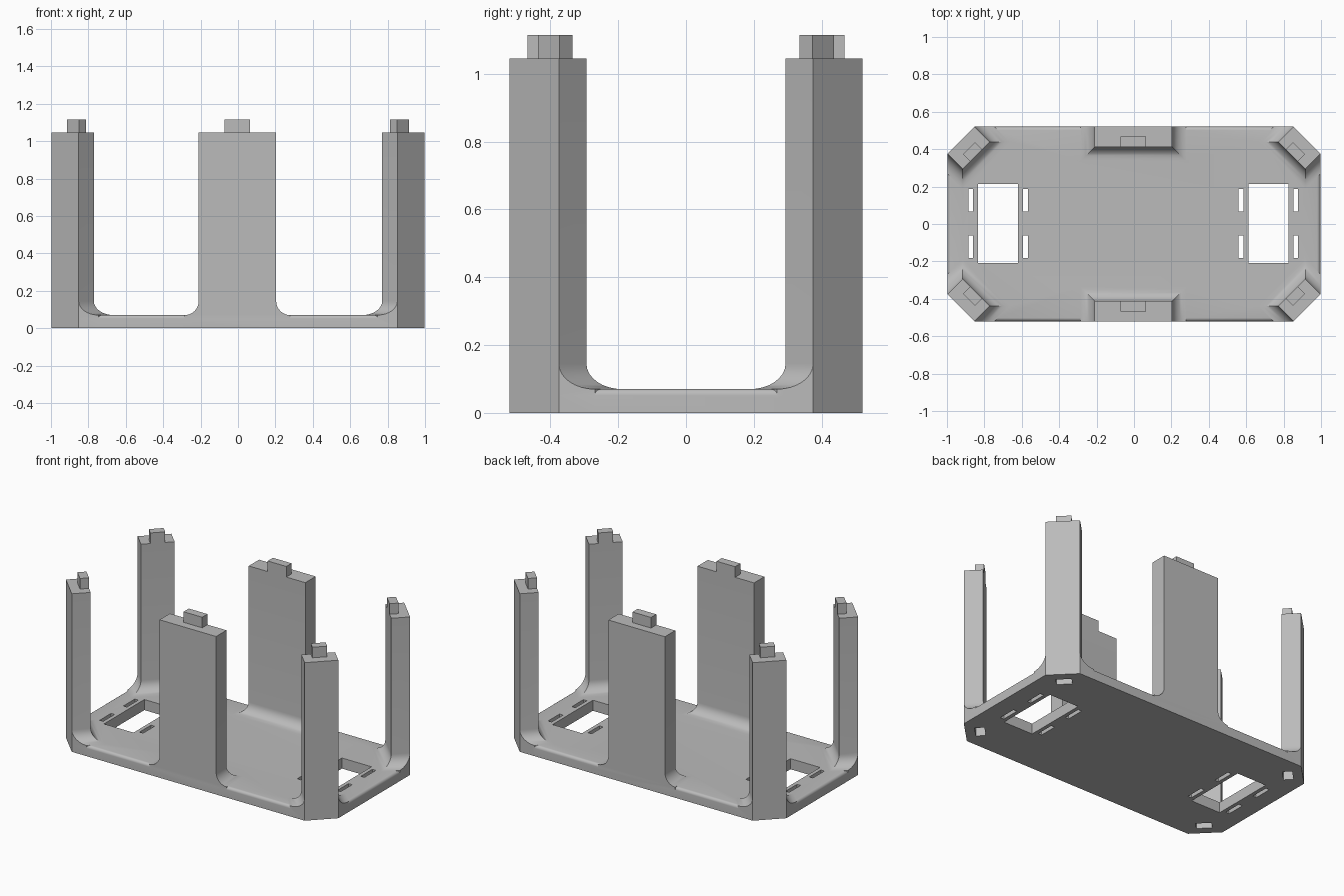
import bpy, bmesh, math
from mathutils import Matrix, Vector

cube = bpy.data.objects.get("Cube")
if cube:
    bpy.data.objects.remove(cube, do_unlink=True)

HALF_X, HALF_Y, CHAMFER = 0.997, 0.52, 0.145
THICK, TOP, PEG_TOP = 0.07, 1.045, 1.115
FILLET = 0.075

grey = bpy.data.materials.new("matte grey")
grey.use_nodes = True
colour = (0.5, 0.5, 0.5, 1)
grey.diffuse_color = colour
grey.node_tree.nodes["Principled BSDF"].inputs["Base Color"].default_value = colour


def make_object(name, bm):
    bmesh.ops.recalc_face_normals(bm, faces=bm.faces)
    mesh = bpy.data.meshes.new(name)
    bm.to_mesh(mesh)
    bm.free()
    mesh.materials.append(grey)
    obj = bpy.data.objects.new(name, mesh)
    bpy.context.collection.objects.link(obj)
    return obj


def loft(bm, rings):
    """Skin a stack of equal-sized point rings and cap both ends."""
    loops = [[bm.verts.new(p) for p in ring] for ring in rings]
    for low, high in zip(loops, loops[1:]):
        for i in range(len(low)):
            j = (i + 1) % len(low)
            bm.faces.new((low[i], low[j], high[j], high[i]))
    bm.faces.new(loops[0])
    bm.faces.new(loops[-1])


def octagon(z):
    x, y, c = HALF_X, HALF_Y, CHAMFER
    pts = [(x, y - c), (x - c, y), (c - x, y), (-x, y - c),
           (-x, c - y), (c - x, -y), (x - c, -y), (x, c - y)]
    return [Vector((px, py, z)) for px, py in pts]


def box(name, low, high, matrix=Matrix()):
    bm = bmesh.new()
    rings = []
    for z in (low[2], high[2]):
        rings.append([matrix @ Vector((x, y, z)) for x, y in
                      ((low[0], low[1]), (high[0], low[1]),
                       (high[0], high[1]), (low[0], high[1]))])
    loft(bm, rings)
    return make_object(name, bm)


def combine(target, tool, operation):
    """Apply a boolean and remove the spent tool object."""
    mod = target.modifiers.new("combine", "BOOLEAN")
    mod.operation, mod.solver, mod.object = operation, "EXACT", tool
    bpy.context.view_layer.update()
    graph = bpy.context.evaluated_depsgraph_get()
    mesh = bpy.data.meshes.new_from_object(target.evaluated_get(graph))
    target.modifiers.clear()
    target.data = mesh
    bpy.data.objects.remove(tool, do_unlink=True)


# A post flares into the plate; local +y points outwards, y = 0 is its outer face
def make_post(name, half_width, depth, matrix, overhang):
    levels = [(FILLET, 0), (FILLET, THICK)]
    for i in range(1, 9):
        a = i / 8 * math.pi / 2
        levels.append((FILLET * (1 - math.sin(a)), THICK + FILLET * (1 - math.cos(a))))
    levels.append((0, TOP))
    rings = []
    for flare, z in levels:
        w, inner = half_width + flare, -depth - flare
        rings.append([matrix @ Vector((x, y, z)) for x, y in
                      ((-w, inner), (w, inner), (w, overhang), (-w, overhang))])
    bm = bmesh.new()
    loft(bm, rings)
    return make_object(name, bm)


# Base plate with softened upper rim
bm = bmesh.new()
loft(bm, [octagon(0), octagon(THICK)])
rim = [e for e in bm.edges if all(v.co.z > THICK / 2 for v in e.verts)]
bmesh.ops.bevel(bm, geom=rim, offset=0.018, segments=4, profile=0.5, affect="EDGES")
frame = make_object("base_frame", bm)

# Corner posts, clipped to the plate outline
sockets = []
pegs = []
for sx in (-1, 1):
    for sy in (-1, 1):
        turn = math.atan2(sy, sx) - math.pi / 2
        centre = Vector((sx * (HALF_X - CHAMFER / 2), sy * (HALF_Y - CHAMFER / 2), 0))
        place = Matrix.Translation(centre) @ Matrix.Rotation(turn, 4, "Z")
        post = make_post("corner_post", CHAMFER / math.sqrt(2), 0.115, place, 0.03)
        bm = bmesh.new()
        loft(bm, [octagon(-0.1), octagon(TOP + 0.1)])
        combine(post, make_object("outline_cutter", bm), "INTERSECT")
        combine(frame, post, "UNION")
        pegs.append(("corner_peg", (-0.045, -0.115, TOP), (0.045, -0.06, PEG_TOP), place))
        sockets.append(((-0.047, -0.117, -0.1), (0.047, -0.058, THICK), place))

# Wide middle posts on the long sides
for sy in (-1, 1):
    place = Matrix.Translation((-0.003, sy * HALF_Y, 0))
    if sy < 0:
        place = place @ Matrix.Rotation(math.pi, 4, "Z")
    combine(frame, make_post("middle_post", 0.207, 0.108, place, 0), "UNION")
    pegs.append(("middle_peg", (-0.068, -0.108, TOP), (0.068, -0.053, PEG_TOP), place))

# Peg sockets, windows and strap slots cut through the plate
for low, high, place in sockets:
    combine(frame, box("socket_cutter", low, high, place), "DIFFERENCE")
for sx in (-1, 1):
    place = Matrix.Translation((sx * 0.723 - 0.004, 0.003, 0))
    combine(frame, box("window_cutter", (-0.108, -0.211, -0.1),
                       (0.108, 0.211, 0.2), place), "DIFFERENCE")
    for dx in (-0.146, 0.146):
        for y in (-0.124, 0.124):
            combine(frame, box("slot_cutter", (dx - 0.013, y - 0.06, -0.1),
                               (dx + 0.013, y + 0.06, 0.2), place), "DIFFERENCE")

# Locating pegs on the post tops
for name, low, high, place in pegs:
    box(name, low, high, place)

# Smooth the fillets, keep corners crisp
bpy.ops.object.select_all(action="DESELECT")
frame.select_set(True)
bpy.context.view_layer.objects.active = frame
bpy.ops.object.shade_smooth_by_angle(angle=math.radians(30))
